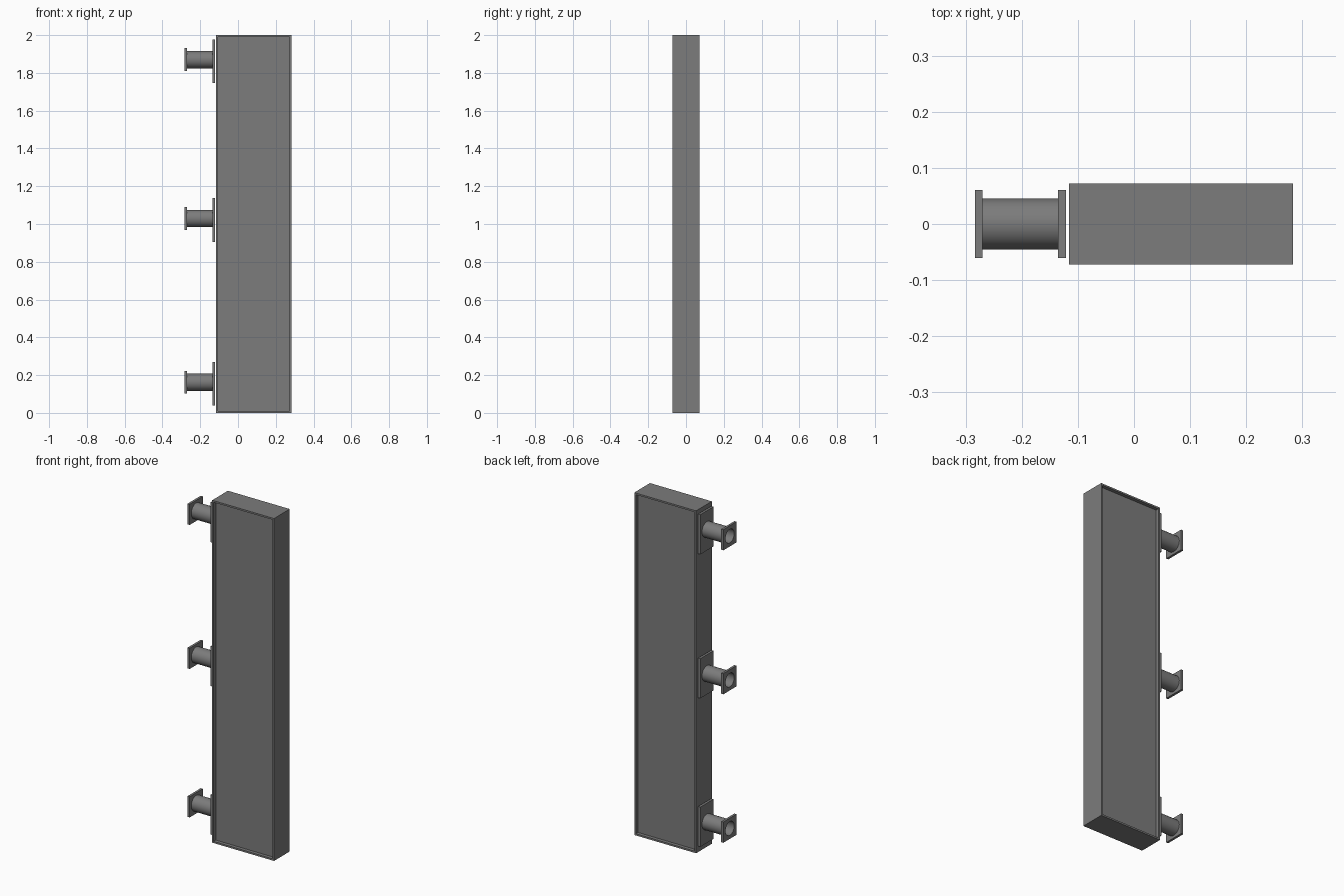
import bpy
import bmesh
import math
from mathutils import Matrix, Vector

cube = bpy.data.objects.get("Cube")
if cube:
    bpy.data.objects.remove(cube, do_unlink=True)

grey = bpy.data.materials.new("painted grey metal")
grey.use_nodes = True
colour = (0.2, 0.2, 0.2, 1)
grey.diffuse_color = colour
grey.node_tree.nodes["Principled BSDF"].inputs["Base Color"].default_value = colour


def add_object(name, bm):
    bmesh.ops.recalc_face_normals(bm, faces=bm.faces)
    mesh = bpy.data.meshes.new(name)
    bm.to_mesh(mesh)
    bm.free()
    mesh.materials.append(grey)
    obj = bpy.data.objects.new(name, mesh)
    bpy.context.collection.objects.link(obj)
    return obj


def box_mesh(low, high):
    low, high = Vector(low), Vector(high)
    bm = bmesh.new()
    place = Matrix.Translation((low + high) / 2) @ Matrix.Diagonal((*(high - low), 1))
    bmesh.ops.create_cube(bm, size=1, matrix=place)
    return bm


def ring(bm, x, radius, z, sides=32):
    steps = [math.tau * i / sides for i in range(sides)]
    return [bm.verts.new((x, radius * math.cos(a), z + radius * math.sin(a))) for a in steps]


def square_ring(bm, x, half, z, sides=32):
    # Points on a square that line up with the points of a round ring
    points = []
    for i in range(sides):
        c, s = math.cos(math.tau * i / sides), math.sin(math.tau * i / sides)
        k = half / max(abs(c), abs(s))
        points.append(bm.verts.new((x, c * k, z + s * k)))
    return points


def loft(bm, rings):
    # Closed tube running through the rings and back to the first
    for a, b in zip(rings, rings[1:] + rings[:1]):
        for i in range(len(a)):
            j = (i + 1) % len(a)
            bm.faces.new((a[i], a[j], b[j], b[i]))


# Sign cabinet: a slab with a recessed panel inside a thin rim, front and back
bm = box_mesh((-0.116, -0.0725, 0), (0.2835, 0.0725, 2))
bm.normal_update()
faces = [f for f in bm.faces if abs(f.normal.y) > 0.9]
bmesh.ops.inset_individual(bm, faces=faces, thickness=0.014)
bmesh.ops.inset_individual(bm, faces=faces, thickness=0, depth=-0.02)
add_object("sign_cabinet", bm)

# Three wall brackets on the right edge
OUTER, INNER = 0.0455, 0.04
for label, z in (("lower", 0.162), ("middle", 1.029), ("upper", 1.87)):
    low, high = z - 0.124, z + 0.108
    add_object(label + "_cabinet_plate",
               box_mesh((-0.135, -0.0605, low), (-0.121, 0.0605, high)))

    bm = bmesh.new()
    loft(bm, [ring(bm, -0.27, OUTER, z), ring(bm, -0.135, OUTER, z),
              ring(bm, -0.135, INNER, z), ring(bm, -0.27, INNER, z)])
    tube = add_object(label + "_tube", bm)

    bm = bmesh.new()
    loft(bm, [square_ring(bm, -0.2835, 0.0605, z), square_ring(bm, -0.27, 0.0605, z),
              ring(bm, -0.27, INNER, z), ring(bm, -0.2835, INNER, z)])
    flange = add_object(label + "_wall_flange", bm)

    for obj in (tube, flange):
        bpy.ops.object.select_all(action="DESELECT")
        obj.select_set(True)
        bpy.context.view_layer.objects.active = obj
        bpy.ops.object.shade_smooth_by_angle(angle=math.radians(30))
